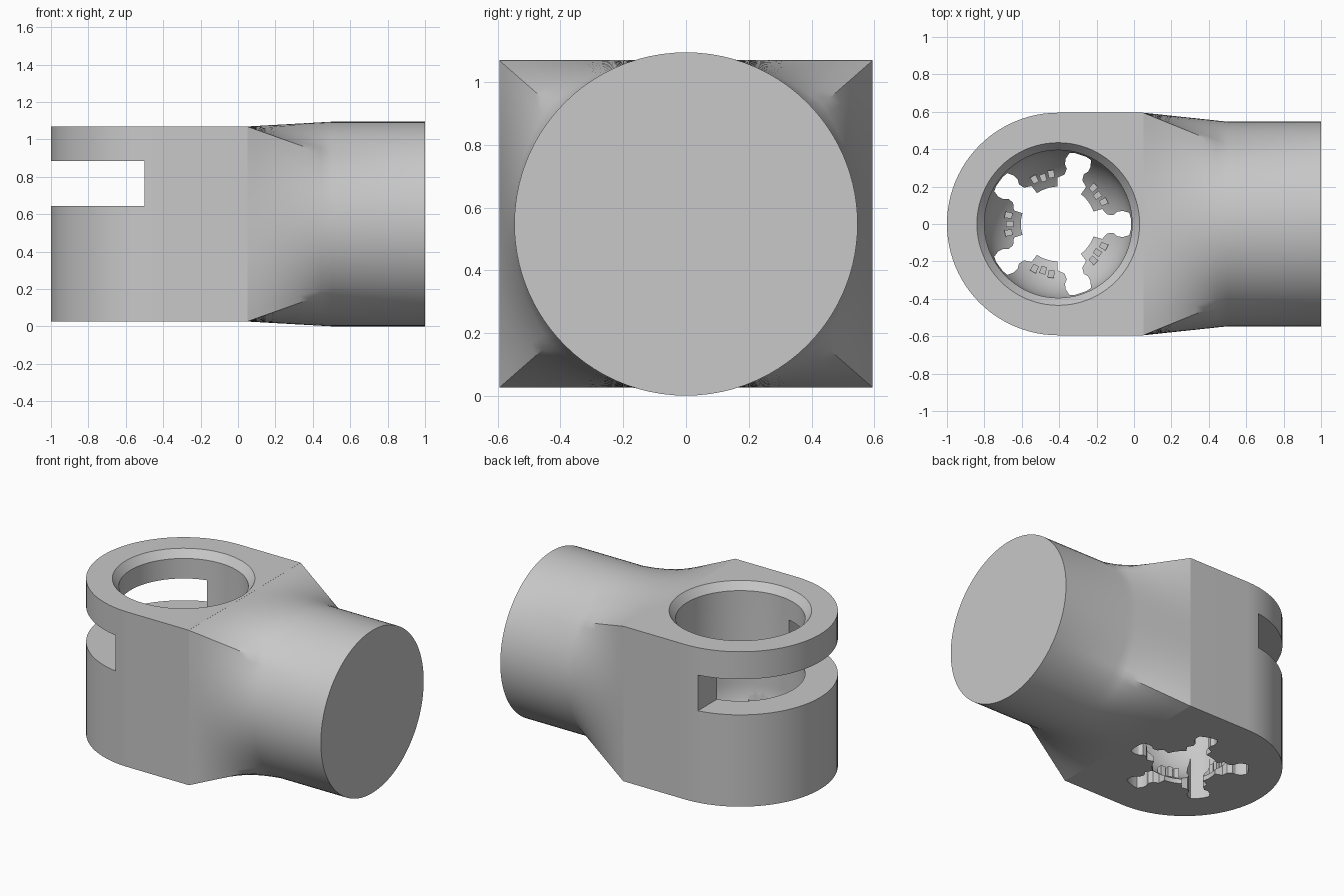
import bpy, bmesh, math
from mathutils import Matrix, Vector

if "Cube" in bpy.data.objects:
    bpy.data.objects.remove(bpy.data.objects["Cube"])

CX, R = -0.405, 0.595           # bore axis and half width of the body
Z0, Z1 = 0.027, 1.07            # body bottom and top
ZC, RS = 0.548, 0.547           # shank axis height and radius
XB, XS = 0.05, 0.5              # start and end of the blend

grey = bpy.data.materials.new("plain_grey")
grey.use_nodes = True
grey.diffuse_color = (0.58, 0.58, 0.58, 1)
grey.node_tree.nodes["Principled BSDF"].inputs["Base Color"].default_value = grey.diffuse_color


def finish(bm, name):
    bmesh.ops.recalc_face_normals(bm, faces=bm.faces)
    mesh = bpy.data.meshes.new(name)
    bm.to_mesh(mesh)
    bm.free()
    mesh.materials.append(grey)
    ob = bpy.data.objects.new(name, mesh)
    bpy.context.collection.objects.link(ob)
    return ob


def select(ob):
    bpy.ops.object.select_all(action='DESELECT')
    ob.select_set(True)
    bpy.context.view_layer.objects.active = ob


def smooth(ob):
    select(ob)
    bpy.ops.object.shade_smooth_by_angle(angle=math.radians(30))


def skin(bm, rings, cap_start=True, cap_end=True):
    """Bridge equal rings of points and optionally cap the ends."""
    vs = [[bm.verts.new(p) for p in ring] for ring in rings]
    n = len(vs[0])
    for a, b in zip(vs, vs[1:]):
        for i in range(n):
            j = (i + 1) % n
            bm.faces.new((a[i], a[j], b[j], b[i]))
    if cap_start:
        bm.faces.new(vs[0])
    if cap_end:
        bm.faces.new(vs[-1])


def prism(name, outline, low, high):
    bm = bmesh.new()
    skin(bm, [[(x, y, z) for x, y in outline] for z in (low, high)])
    return finish(bm, name)


def cut(target, cutter):
    cutter.hide_render = True
    mod = target.modifiers.new("cut", 'BOOLEAN')
    mod.operation, mod.solver, mod.object = 'DIFFERENCE', 'EXACT', cutter
    select(target)
    bpy.ops.object.modifier_apply(modifier=mod.name)
    bpy.data.objects.remove(cutter)


# Body: rounded at one end, flat at the other
arc = [math.pi / 2 + math.pi * i / 48 for i in range(49)]
outline = [(CX + R * math.cos(a), R * math.sin(a)) for a in arc]
body = prism("socket_body", outline + [(XB, -R), (XB, R)], Z0, Z1)

# Bore: chamfered mouth, straight wall, rounded cup and bottom opening
bore_r, cup_z = 0.395, 0.4
profile = [(0.435, 1.2), (0.435, Z1), (bore_r, 1.02)]
end = math.acos(0.2 / bore_r)
for i in range(13):
    t = end * i / 12
    profile.append((bore_r * math.cos(t), cup_z - bore_r * math.sin(t)))
profile.append((0.2, -0.1))
bm = bmesh.new()
turn = [math.tau * i / 80 for i in range(80)]
skin(bm, [[(CX + r * math.cos(a), r * math.sin(a), z) for a in turn] for r, z in profile])
cut(body, finish(bm, "bore_cutter"))

# Cross slot through the rounded end
cut(body, prism("slot_cutter", [(-1.2, -1), (-0.5, -1), (-0.5, 1), (-1.2, 1)], 0.645, 0.885))

# Five lobed notches around the bottom opening
half = [(0.14, 0.05), (0.2, 0.07), (0.235, 0.08), (0.262, 0.05), (0.295, 0.048),
        (0.315, 0.065), (0.345, 0.07), (0.38, 0.06), (0.388, 0.03)]
lobe = half + [(x, -y) for x, y in reversed(half)]
for k in range(5):
    rot = Matrix.Rotation(math.tau * k / 5, 2)
    pts = [rot @ Vector(p) for p in lobe]
    cut(body, prism("notch_cutter", [(CX + p.x, p.y) for p in pts], -0.1, 0.42))
smooth(body)

# Small lugs standing on the cup between the notches
bm = bmesh.new()
for k in range(5):
    for offset in (-10, 0, 10):
        mid = math.tau * (k + 0.5) / 5 + math.radians(offset)
        w = math.radians(3.5)
        near, far = (0.25, 0.29) if offset else (0.24, 0.28)
        ring = [(near, mid - w), (far, mid - w), (far, mid + w), (near, mid + w)]
        skin(bm, [[(CX + r * math.cos(a), r * math.sin(a), z) for r, a in ring]
                  for z in (0.09, 0.16)])
finish(bm, "cup_lugs")

# Shank: rectangle blending into a round bar
hz = (Z1 - Z0) / 2
corner = math.atan2(hz, R)
stops = [-corner, corner, math.pi - corner, math.pi + corner, math.tau - corner]
angles = [a + (b - a) * i / 24 for a, b in zip(stops, stops[1:]) for i in range(24)]


def section(t):
    ring = []
    for a in angles:
        c, s = math.cos(a), math.sin(a)
        box = min(R / max(abs(c), 1e-6), hz / max(abs(s), 1e-6))
        r = box + (RS - box) * t
        ring.append((XB + (XS - XB) * t, r * c, ZC + r * s))
    return ring


bm = bmesh.new()
rings = [section(i / 8) for i in range(9)]
rings.append([(1.0, y, z) for x, y, z in rings[-1]])
skin(bm, rings, cap_start=False)
smooth(finish(bm, "round_shank"))
